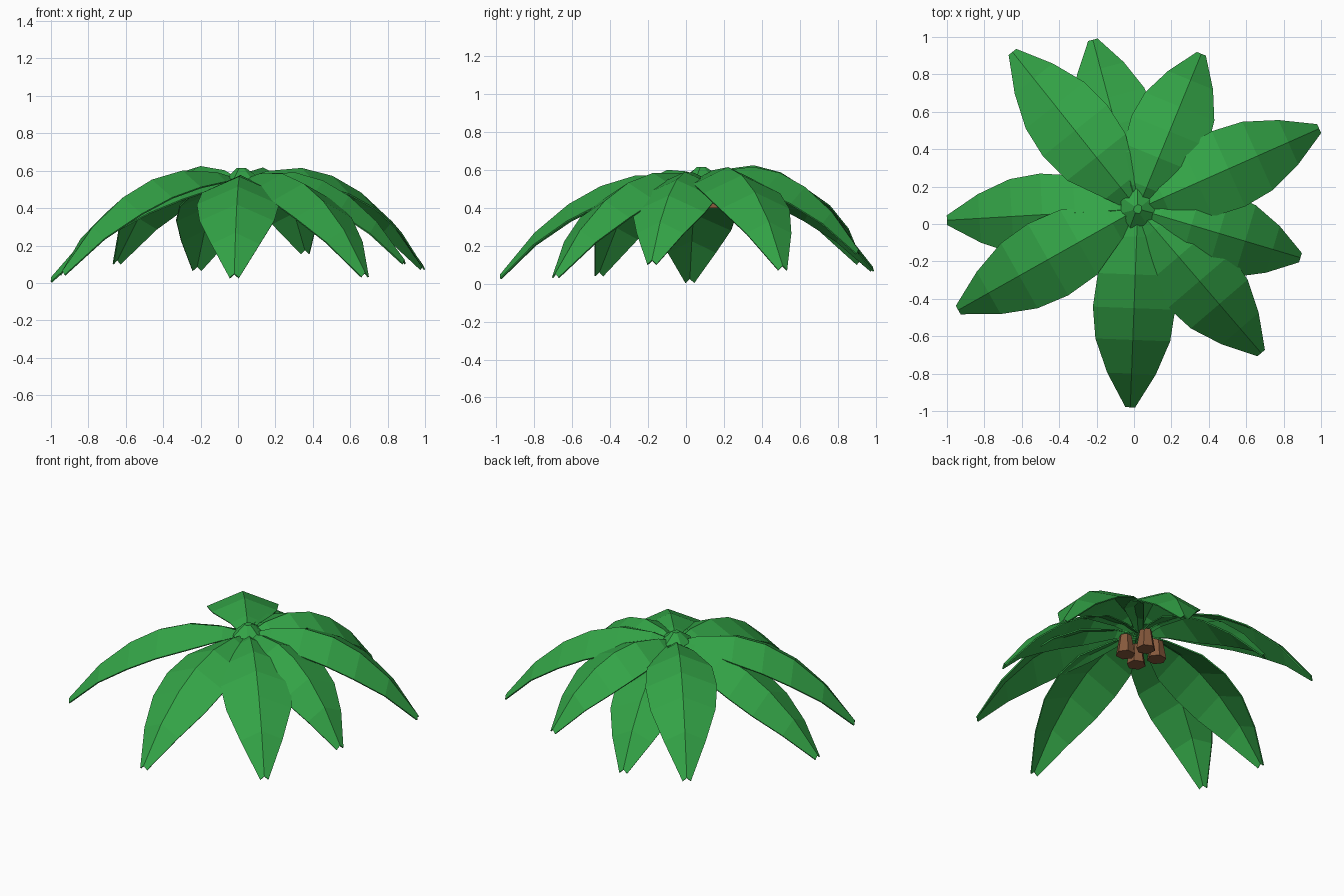
import bpy, bmesh, math
from mathutils import Vector

if "Cube" in bpy.data.objects:
    bpy.data.objects.remove(bpy.data.objects["Cube"])


def make_material(name, color):
    mat = bpy.data.materials.new(name)
    mat.use_nodes = True
    mat.diffuse_color = (*color, 1)
    mat.node_tree.nodes["Principled BSDF"].inputs["Base Color"].default_value = (*color, 1)
    return mat


leaf_green = make_material("leaf green", (0.033, 0.37, 0.062))
husk_brown = make_material("husk brown", (0.24, 0.10, 0.045))


def add_object(name, bm, mat):
    mesh = bpy.data.meshes.new(name)
    bm.to_mesh(mesh)
    bm.free()
    mesh.materials.append(mat)
    obj = bpy.data.objects.new(name, mesh)
    bpy.context.collection.objects.link(obj)
    return obj


CROWN = Vector((0.02, 0.08, 0.55))

# Leaf sections: fraction along leaf, share of the arch height, half width
SECTIONS = [(0, 0, 0.025), (0.14, 0.45, 0.1), (0.33, 0.86, 0.2), (0.5, 1, 0.22),
            (0.66, 0.93, 0.2), (0.83, 0.62, 0.13), (1, 0, 0.026)]


def add_leaf(name, tip, arch):
    """Arched leaf, folded along its middle rib, from the crown to the tip."""
    span = Vector(tip) - CROWN
    side = Vector((-span.y, span.x, 0)).normalized()
    bm = bmesh.new()
    rows = []
    for t, height, width in SECTIONS:
        rib = CROWN + span * t + Vector((0, 0, arch * height))
        fold = Vector((0, 0, 0.012 + width * 0.38))
        rows.append([bm.verts.new(p) for p in
                     (rib + side * width - fold, rib, rib - side * width - fold)])
    for a, b in zip(rows, rows[1:]):
        for k in range(2):
            bm.faces.new((a[k], a[k + 1], b[k + 1], b[k]))
    bm.normal_update()
    if sum(f.normal.z for f in bm.faces) < 0:
        bmesh.ops.reverse_faces(bm, faces=bm.faces)
    solid = add_object(name, bm, leaf_green).modifiers.new("thickness", "SOLIDIFY")
    solid.thickness = 0.008
    solid.offset = -1


LEAVES = {
    "back_right_leaf": ((-0.65, 0.92, 0.125), 0.25),
    "back_leaf": ((-0.22, 0.985, 0.09), 0.19),
    "back_left_leaf": ((0.36, 0.91, 0.18), 0.22),
    "left_rear_leaf": ((0.99, 0.51, 0.095), 0.25),
    "left_leaf": ((0.89, -0.18, 0.125), 0.21),
    "front_left_leaf": ((0.68, -0.69, 0.055), 0.23),
    "front_leaf": ((-0.02, -0.98, 0.05), 0.215),
    "front_right_leaf": ((-0.94, -0.46, 0.065), 0.245),
    "right_leaf": ((-1.0, 0.02, 0.03), 0.18),
}
for name, (tip, arch) in LEAVES.items():
    add_leaf(name, tip, arch)

# Jagged tuft where the leaves meet
bm = bmesh.new()
bmesh.ops.create_cone(bm, cap_ends=True, segments=7, radius1=0.105, radius2=0.025, depth=0.06)
for i, v in enumerate(bm.verts):
    v.co.x *= 1 + 0.15 * math.sin(i * 2.3)
    v.co.y *= 1 + 0.15 * math.cos(i * 1.7)
tuft = add_object("crown_tuft", bm, leaf_green)
tuft.location = CROWN + Vector((0, 0, 0.035))

# Four tapered nuts hanging under the crown
for i in range(4):
    angle = math.radians(67 + 90 * i)
    bm = bmesh.new()
    bmesh.ops.create_cone(bm, cap_ends=True, segments=6, radius1=0.06, radius2=0.038, depth=0.13)
    nut = add_object(f"nut_{i + 1}", bm, husk_brown)
    nut.location = (0.1 * math.cos(angle) - 0.01, 0.1 * math.sin(angle) + 0.055, 0.465)
    nut.rotation_euler.z = angle
